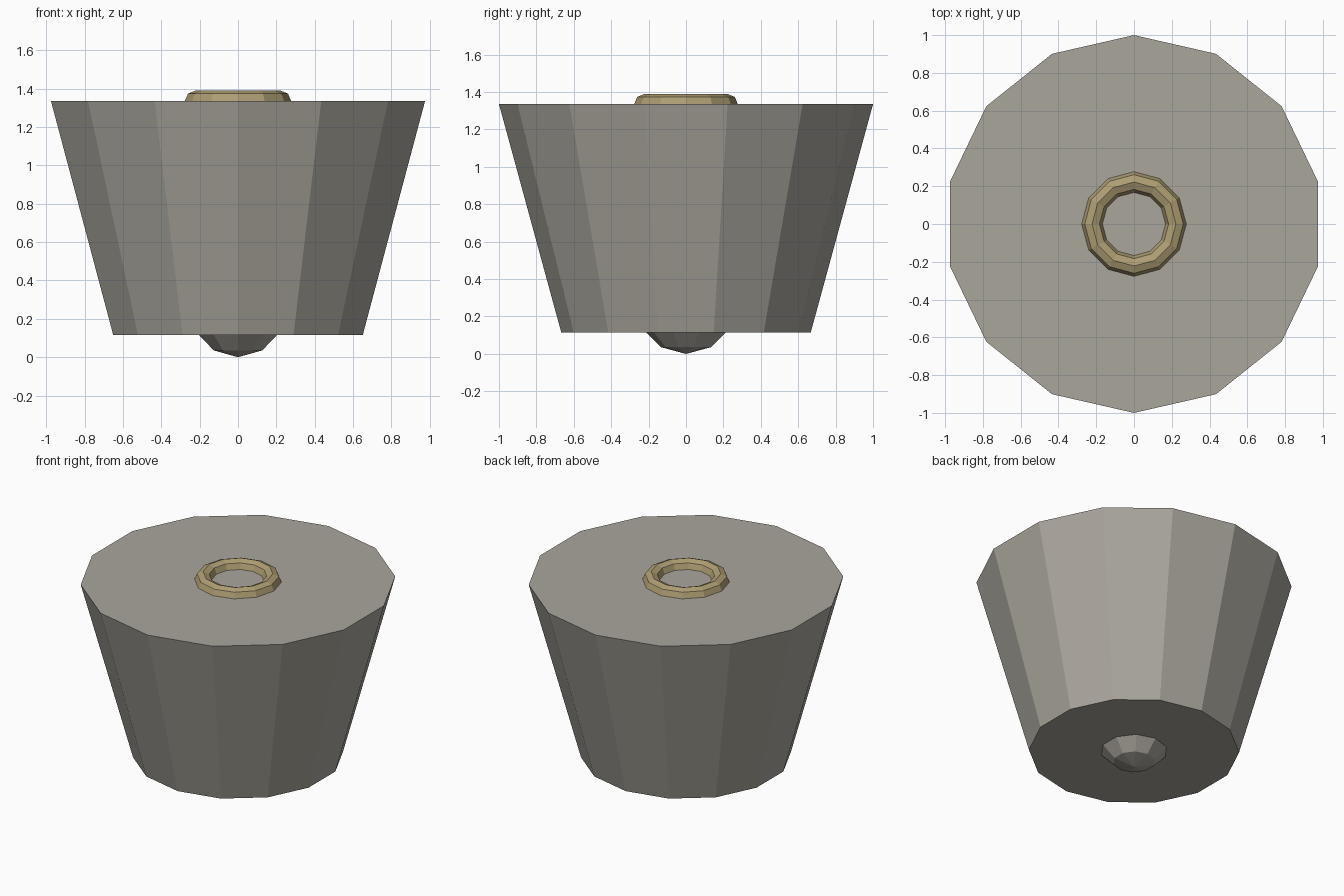
import bpy, bmesh, math

if "Cube" in bpy.data.objects:
    bpy.data.objects.remove(bpy.data.objects["Cube"])


def material(name, color):
    m = bpy.data.materials.new(name)
    m.diffuse_color = (*color, 1)
    m.use_nodes = True
    m.node_tree.nodes["Principled BSDF"].inputs["Base Color"].default_value = m.diffuse_color
    return m


def lathe(name, profile, sides, mat, closed=False):
    """Spin (radius, z) points around z, first corner on +y; radius 0 makes a pole."""
    bm = bmesh.new()
    rings = []
    for r, z in profile:
        if r < 1e-6:
            rings.append([bm.verts.new((0, 0, z))] * sides)
        else:
            rings.append([bm.verts.new((r * math.sin(math.tau * i / sides),
                                        r * math.cos(math.tau * i / sides), z))
                          for i in range(sides)])
    pairs = list(zip(rings, rings[1:]))
    if closed:
        pairs.append((rings[-1], rings[0]))
    for a, b in pairs:
        for i in range(sides):
            j = (i + 1) % sides
            bm.faces.new(list(dict.fromkeys((a[i], a[j], b[j], b[i]))))
    if not closed:
        for ring in (rings[0], rings[-1]):
            if ring[0] is not ring[1]:
                bm.faces.new(ring)
    bmesh.ops.recalc_face_normals(bm, faces=bm.faces[:])
    mesh = bpy.data.meshes.new(name)
    bm.to_mesh(mesh)
    bm.free()
    mesh.materials.append(mat)
    obj = bpy.data.objects.new(name, mesh)
    bpy.context.collection.objects.link(obj)
    return obj


stone = material("warm_grey", (0.40, 0.38, 0.335))
brass = material("brass", (0.42, 0.34, 0.17))

BOTTOM, TOP = 0.115, 1.335

# Tapered body
lathe("body", [(0.667, BOTTOM), (1.0, TOP)], 14, stone)

# Ring half sunk in the top
lathe("top_ring",
      [(0.222 + 0.055 * math.cos(math.tau * k / 8),
        TOP + 0.055 * math.sin(math.tau * k / 8)) for k in range(8)],
      12, brass, closed=True)

# Ball poking out underneath
R = 0.267
lathe("bottom_knob",
      [(R * math.sin(math.pi * k / 6), R - R * math.cos(math.pi * k / 6))
       for k in range(7)],
      10, stone)
